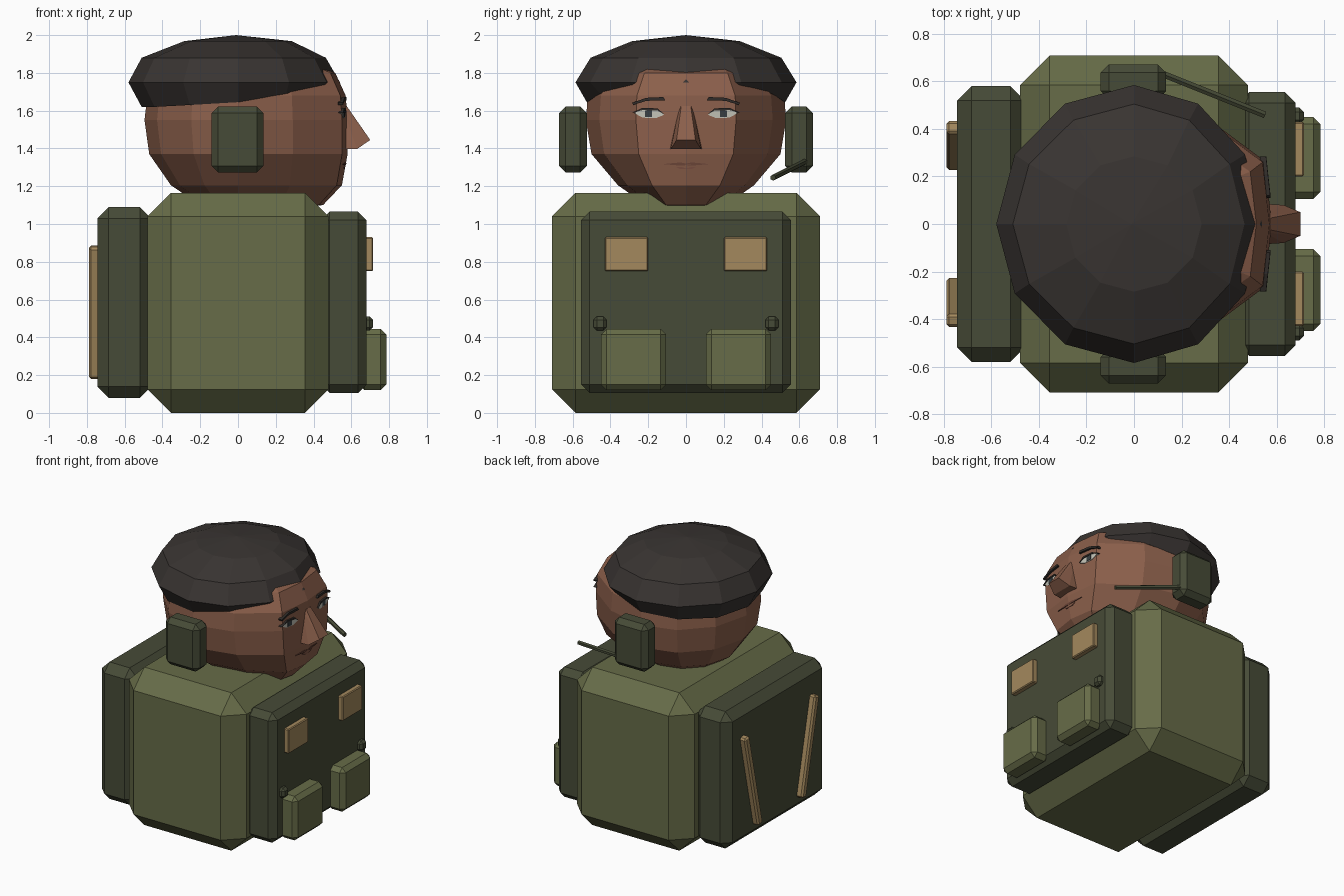
import bpy, bmesh, math
from mathutils import Vector, Matrix

if "Cube" in bpy.data.objects:
    bpy.data.objects.remove(bpy.data.objects["Cube"])


def mat(name, r, g, b):
    m = bpy.data.materials.new(name)
    m.diffuse_color = (r, g, b, 1)
    m.use_nodes = True
    m.node_tree.nodes["Principled BSDF"].inputs["Base Color"].default_value = m.diffuse_color
    return m


OLIVE = mat("olive", .135, .15, .065)
DARK = mat("dark_green", .062, .07, .038)
TAN = mat("tan", .37, .25, .11)
SKIN = mat("skin", .26, .115, .07)
LIP = mat("lip", .15, .06, .04)
HAIR = mat("hair", .04, .034, .031)
BROW = mat("brow", .03, .025, .022)
WHITE = mat("eye_white", .55, .55, .48)
IRIS = mat("iris", .04, .05, .055)


def finish(name, bm, material):
    bmesh.ops.recalc_face_normals(bm, faces=bm.faces)
    me = bpy.data.meshes.new(name)
    bm.to_mesh(me)
    bm.free()
    me.materials.append(material)
    ob = bpy.data.objects.new(name, me)
    bpy.context.collection.objects.link(ob)
    return ob


def box(name, x, y, z, bevel, material, tilt=0):
    """Chamfered box from (min, max) ranges, optionally tilted about x."""
    bm = bmesh.new()
    bmesh.ops.create_cube(bm, size=1)
    bmesh.ops.scale(bm, verts=bm.verts, vec=(x[1] - x[0], y[1] - y[0], z[1] - z[0]))
    bmesh.ops.bevel(bm, geom=bm.edges[:], offset=bevel, segments=1, affect='EDGES')
    ob = finish(name, bm, material)
    ob.location = (sum(x) / 2, sum(y) / 2, sum(z) / 2)
    ob.rotation_euler.x = tilt
    return ob


def loft(name, rings, bottom, top, material):
    """Skin a stack of 12-point rings, closed by a point at each end."""
    bm = bmesh.new()
    loops = [[bm.verts.new(p) for p in r] for r in rings]
    for a, b in zip(loops, loops[1:]):
        for i in range(12):
            j = (i + 1) % 12
            bm.faces.new((a[i], a[j], b[j], b[i]))
    for loop, tip in ((loops[0], bottom), (loops[-1], top)):
        v = bm.verts.new(tip)
        for i in range(12):
            bm.faces.new((loop[i], loop[(i + 1) % 12], v))
    return finish(name, bm, material)


def ring(z, side, back, front, cheek=1.0):
    """12-sided ring; cheek pushes the two points beside the front forward."""
    pts = []
    for i in range(12):
        a = math.radians(30 * i)
        c = math.cos(a)
        x = c * (front if c > 0 else back)
        if i in (1, 11):
            x = x * cheek
        pts.append((x, side * math.sin(a), z))
    return pts


def decal(name, pts, face_x, lift, material):
    """Thin plate following the slanted front of the face, outline in y, z."""
    bm = bmesh.new()
    layers = []
    for d in (-.015, lift):
        layers.append([bm.verts.new((face_x * (1 - .05 * abs(y) / .265) + d, y, z)) for y, z in pts])
    lo, hi = layers
    bm.faces.new(lo)
    bm.faces.new(hi)
    for i in range(len(pts)):
        j = (i + 1) % len(pts)
        bm.faces.new((lo[i], lo[j], hi[j], hi[i]))
    return finish(name, bm, material)


# torso and vest
box("torso", (-.48, .48), (-.71, .71), (0, 1.165), .125, OLIVE)
box("chest_plate", (.44, .68), (-.555, .555), (.105, 1.065), .045, DARK)
box("backpack", (-.745, -.46), (-.58, .58), (.08, 1.09), .06, DARK)

# head, with a flattened face at +x
CHEEK = .95 / math.cos(math.radians(30))
levels = [(1.10, .21, .2, .45), (1.205, .36, .355, .55), (1.37, .50, .47, .58),
          (1.55, .53, .495, .58), (1.68, .52, .48, .57), (1.80, .44, .42, .515),
          (1.90, .28, .3, .3)]
loft("head", [ring(*l, CHEEK) for l in levels], (.25, 0, 1.08), (0, 0, 1.93), SKIN)

# hair cap with a hem that rises towards the forehead
hem = []
hem_z = (1.72, 1.71, 1.69, 1.645, 1.63, 1.62, 1.62)
for i, (x, y, z) in enumerate(ring(0, .525, .51, .51)):
    hem.append((x, y, hem_z[min(i, 12 - i)]))
cap = [ring(1.75, .585, .58, .54), ring(1.88, .505, .51, .465), ring(1.968, .285, .285, .285)]
loft("hair", [hem] + cap, (0, 0, 1.68), (-.01, 0, 2.0), HAIR)

# nose: hull of mirrored corner points
bm = bmesh.new()
for x, y, z in ((.575, .025, 1.625), (.55, .035, 1.625), (.70, .05, 1.445),
                (.63, .08, 1.397), (.55, .085, 1.397)):
    for s in (1, -1):
        bm.verts.new((x, y * s, z))
bmesh.ops.convex_hull(bm, input=bm.verts[:])
finish("nose", bm, SKIN)

# mouth
decal("upper_lip", [(-.125, 1.317), (-.03, 1.326), (0, 1.32), (.03, 1.326), (.125, 1.317),
                    (.04, 1.31), (-.04, 1.31)], .57, .004, LIP)
decal("lower_lip", [(-.055, 1.302), (.055, 1.302), (.03, 1.291), (-.03, 1.291)], .566, .004, LIP)

for side, s in (("left", 1), ("right", -1)):
    def span(a, b):
        return tuple(sorted((a * s, b * s)))

    # eye and brow
    def m(pts):
        return [(y * s, z) for y, z in pts]
    decal(side + "_eye", m([(.115, 1.578), (.15, 1.604), (.23, 1.607), (.275, 1.588),
                            (.23, 1.563), (.16, 1.56)]), .577, .005, WHITE)
    decal(side + "_iris", m([(.18, 1.566), (.18, 1.602), (.218, 1.602), (.218, 1.566)]), .577, .008, IRIS)
    decal(side + "_lid", m([(.115, 1.58), (.15, 1.612), (.23, 1.615), (.285, 1.588),
                            (.23, 1.603), (.15, 1.6)]), .577, .011, BROW)
    decal(side + "_brow", m([(.11, 1.655), (.12, 1.672), (.21, 1.668), (.285, 1.642),
                             (.28, 1.63), (.21, 1.652)]), .575, .012, BROW)
    # headset cup
    box(side + "_ear_cup", (-.14, .135), span(.525, .672), (1.273, 1.622), .035, DARK)
    # chest patch, pouch and buckle
    box(side + "_patch", (.66, .715), span(.20, .43), (.75, .93), .006, TAN)
    box(side + "_pouch", (.64, .785), span(.105, .45), (.12, .445), .03, OLIVE)
    box(side + "_buckle", (.66, .715), span(.42, .49), (.435, .51), .018, DARK)
    # slanted strap on the back
    box(side + "_back_strap", (-.79, -.72), span(.302, .358), (.175, .89), .012, TAN, -.22 * s)

# microphone boom
a, b = Vector((.10, .64, 1.335)), Vector((.55, .46, 1.245))
bm = bmesh.new()
bmesh.ops.create_cone(bm, cap_ends=True, segments=6, radius1=.016, radius2=.016, depth=(b - a).length)
rot = (b - a).to_track_quat('Z', 'Y').to_matrix().to_4x4()
bmesh.ops.transform(bm, matrix=Matrix.Translation((a + b) / 2) @ rot, verts=bm.verts)
finish("microphone_boom", bm, DARK)
